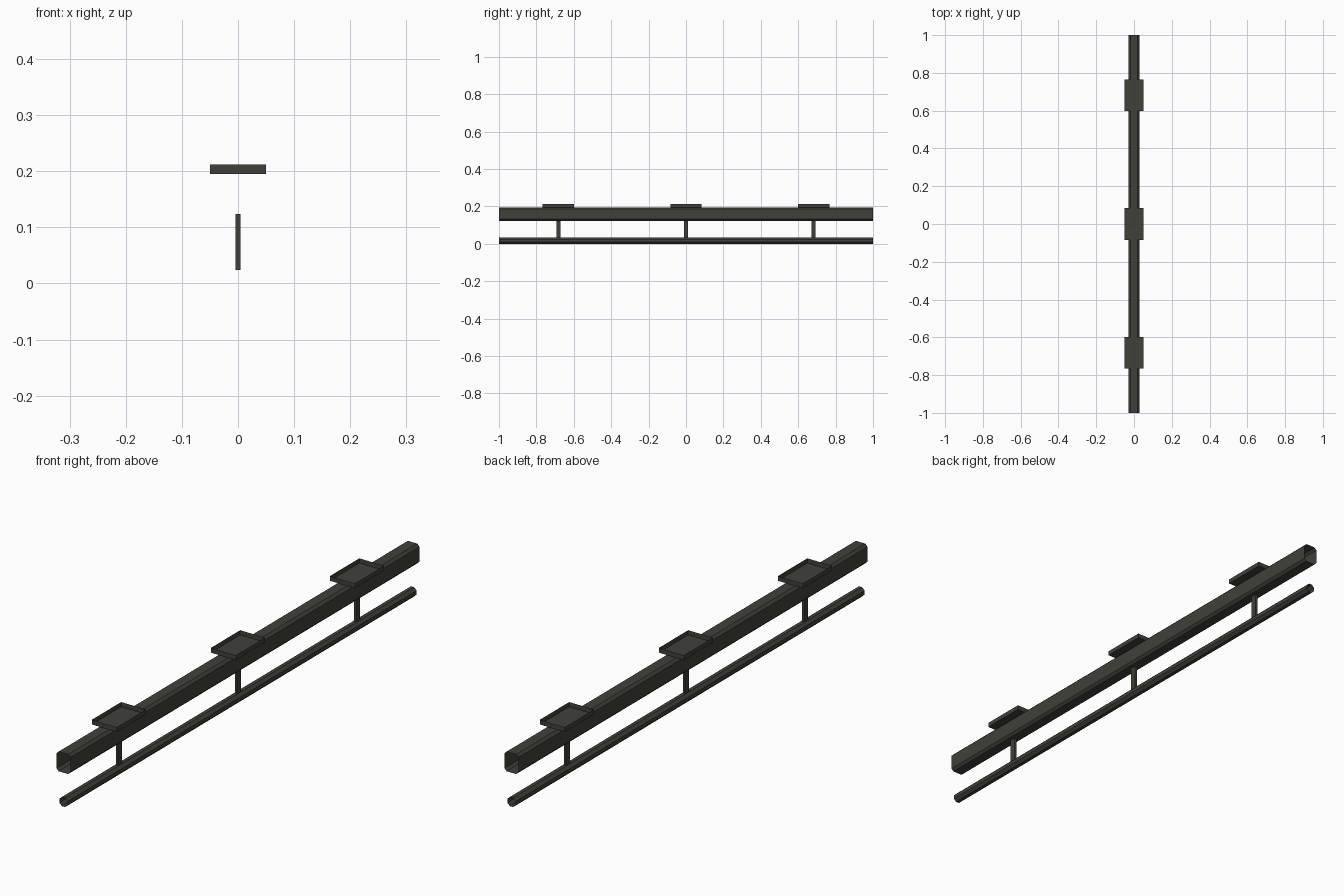
import bpy, bmesh
from mathutils import Matrix

if "Cube" in bpy.data.objects:
    bpy.data.objects.remove(bpy.data.objects["Cube"])

metal = bpy.data.materials.new("dark_grey_metal")
metal.diffuse_color = (0.052, 0.052, 0.043, 1)
metal.use_nodes = True
metal.node_tree.nodes["Principled BSDF"].inputs["Base Color"].default_value = metal.diffuse_color


def finish(name, bm):
    me = bpy.data.meshes.new(name)
    bm.to_mesh(me)
    bm.free()
    me.materials.append(metal)
    ob = bpy.data.objects.new(name, me)
    bpy.context.collection.objects.link(ob)
    return ob


def tube(name, half_w, z0, z1, c):
    """Open-ended thin tube along y with chamfered rectangular section."""
    w = half_w
    prof = [(w - c, z0), (w, z0 + c), (w, z1 - c), (w - c, z1),
            (c - w, z1), (-w, z1 - c), (-w, z0 + c), (c - w, z0)]
    bm = bmesh.new()
    a, b = ([bm.verts.new((x, y, z)) for x, z in prof] for y in (-1, 1))
    for i in range(8):
        j = (i + 1) % 8
        bm.faces.new((a[i], b[i], b[j], a[j]))
    bmesh.ops.recalc_face_normals(bm, faces=bm.faces)
    return finish(name, bm)


def box(name, y, hx, hy, z0, z1, open_top=False):
    bm = bmesh.new()
    mat = Matrix.Translation((0, y, (z0 + z1) / 2)) @ Matrix.Diagonal((2 * hx, 2 * hy, z1 - z0, 1))
    bmesh.ops.create_cube(bm, size=1, matrix=mat)
    if open_top:
        top = [f for f in bm.faces if f.normal.z > 0.9]
        bmesh.ops.delete(bm, geom=top, context='FACES_ONLY')
    return finish(name, bm)


# Main beam and thin lower rail
tube("main_beam", 0.028, 0.123, 0.1945, 0.009)
tube("lower_rail", 0.0165, 0.0, 0.033, 0.0097)

# Three posts with mounting trays above them
for i, y in enumerate((-0.682, 0, 0.682)):
    box(f"post_{i + 1}", y, 0.0045, 0.011, 0.024, 0.1235)
    box(f"mounting_tray_{i + 1}", y, 0.05, 0.084, 0.195, 0.212, open_top=True)
